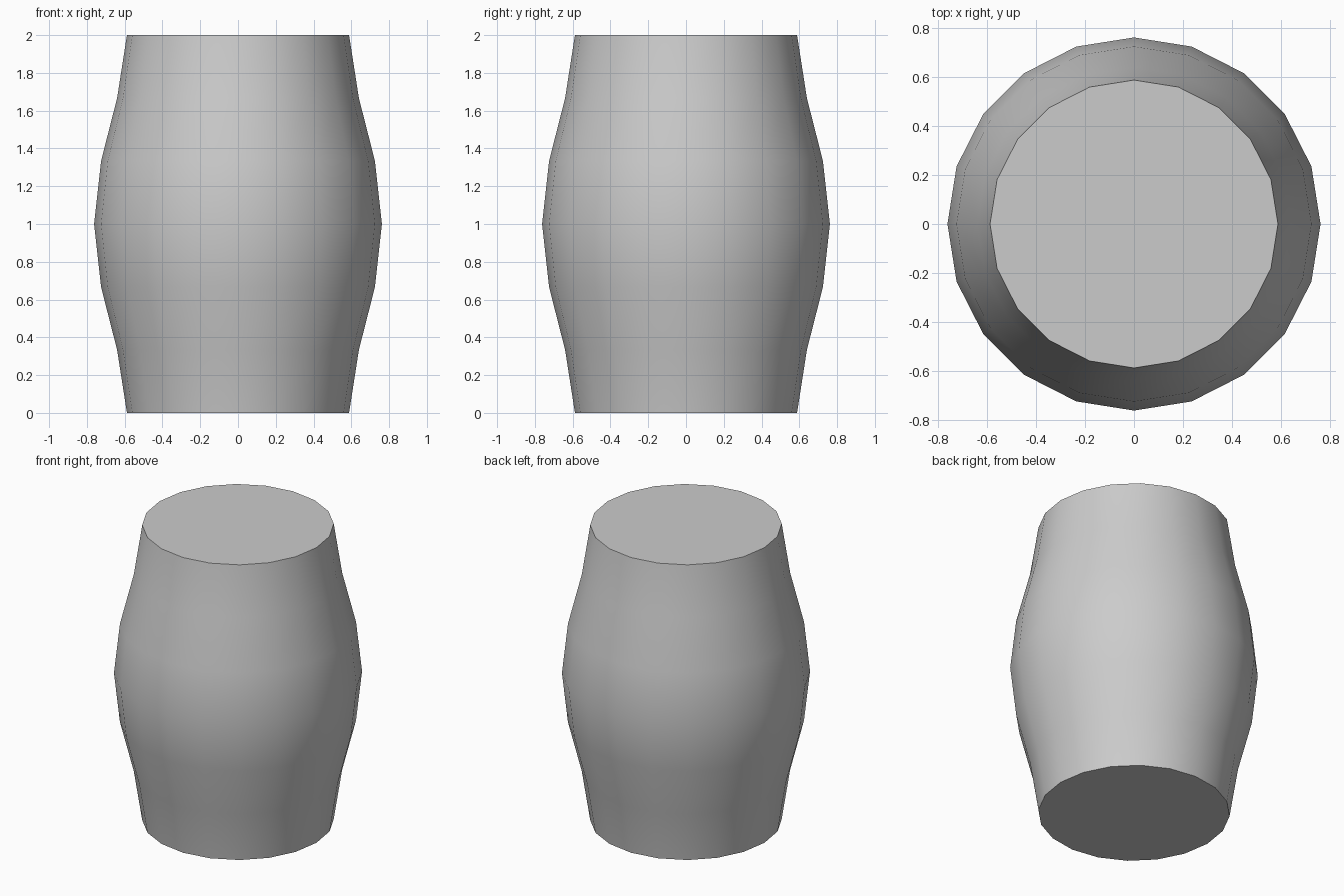
import bpy, bmesh, math

if "Cube" in bpy.data.objects:
    bpy.data.objects.remove(bpy.data.objects["Cube"])

SIDES = 20
HALF = [0.588, 0.64, 0.725, 0.762]      # radii from the end to the middle
RADII = HALF + HALF[-2::-1]             # mirrored about mid height

# Barrel body: stacked rings, bridged, with flat end caps
bm = bmesh.new()
rings = []
for i, r in enumerate(RADII):
    z = 2 * i / (len(RADII) - 1)
    rings.append([bm.verts.new((r * math.cos(2 * math.pi * k / SIDES),
                                r * math.sin(2 * math.pi * k / SIDES), z))
                  for k in range(SIDES)])
for a, b in zip(rings, rings[1:]):
    for k in range(SIDES):
        n = (k + 1) % SIDES
        bm.faces.new((a[k], a[n], b[n], b[k]))
bm.faces.new(rings[0][::-1])
bm.faces.new(rings[-1])

mesh = bpy.data.meshes.new("barrel")
bm.to_mesh(mesh)
bm.free()
barrel = bpy.data.objects.new("barrel", mesh)
bpy.context.collection.objects.link(barrel)

# Smooth wall, sharp rims
bpy.context.view_layer.objects.active = barrel
barrel.select_set(True)
bpy.ops.object.shade_smooth_by_angle(angle=math.radians(30))
